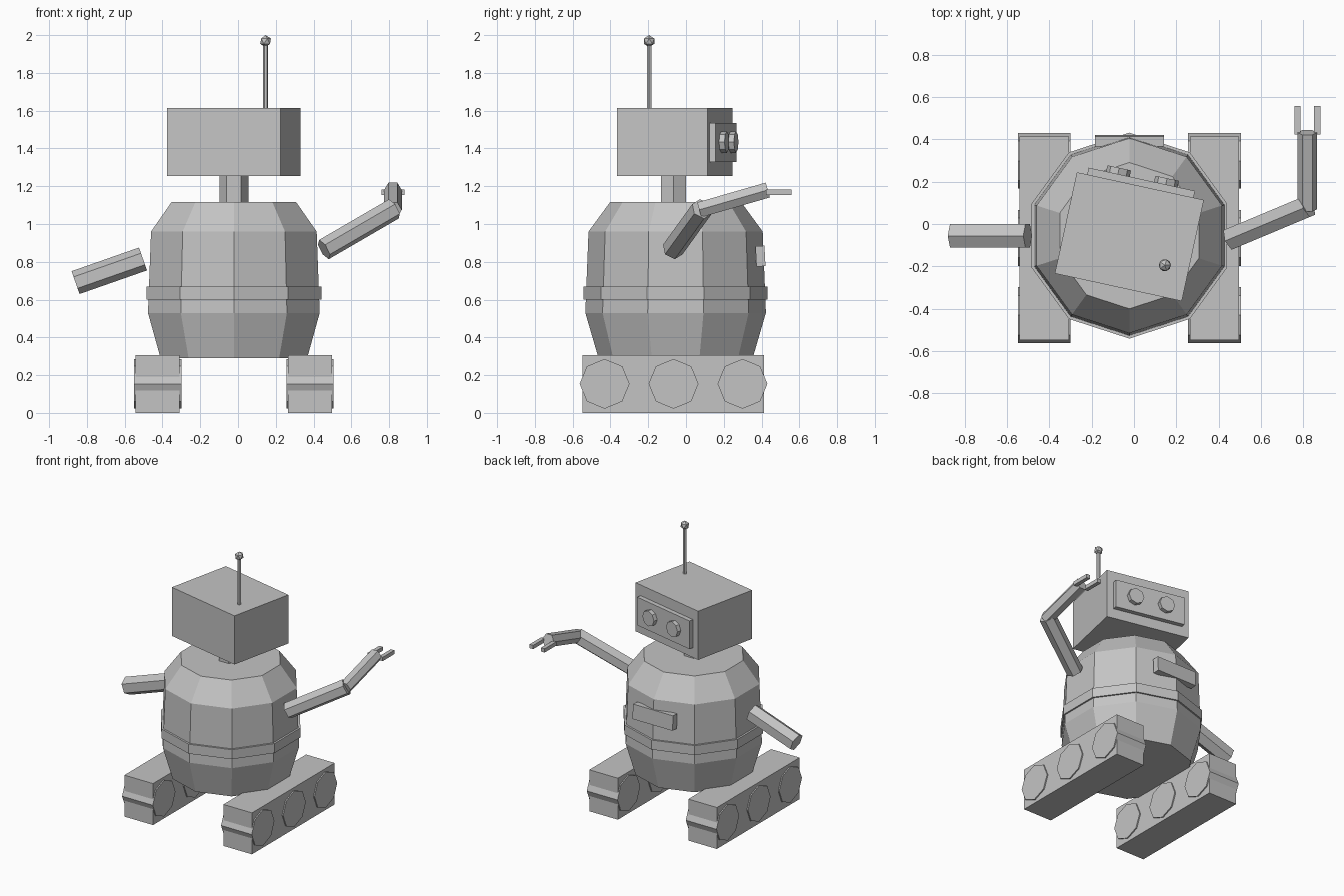
import bpy, bmesh, math
from mathutils import Vector, Matrix

if "Cube" in bpy.data.objects:
    bpy.data.objects.remove(bpy.data.objects["Cube"])

grey = bpy.data.materials.new("plain grey")
grey.use_nodes = True
colour = (0.55, 0.55, 0.55, 1)
grey.diffuse_color = colour
grey.node_tree.nodes["Principled BSDF"].inputs["Base Color"].default_value = colour

X, Y, Z = Vector((1, 0, 0)), Vector((0, 1, 0)), Vector((0, 0, 1))
MID = -0.022           # centre line of the body
BODY_Y = -0.055


def finish(name, bm, matrix=None):
    if matrix:
        bm.transform(matrix)
    bmesh.ops.recalc_face_normals(bm, faces=bm.faces)
    mesh = bpy.data.meshes.new(name)
    bm.to_mesh(mesh)
    bm.free()
    mesh.materials.append(grey)
    obj = bpy.data.objects.new(name, mesh)
    bpy.context.collection.objects.link(obj)
    return obj


def box(name, centre, size, matrix=None):
    bm = bmesh.new()
    bmesh.ops.create_cube(bm, size=1)
    bm.transform(Matrix.Translation(centre) @ Matrix.Diagonal((*size, 1)))
    return finish(name, bm, matrix)


def prism(name, rings, sides, first, matrix=None):
    """Capped solid through (centre, radius) rings, first corner pointing along first."""
    bm = bmesh.new()
    axis = (Vector(rings[-1][0]) - Vector(rings[0][0])).normalized()
    u = (first - axis * first.dot(axis)).normalized()
    v = axis.cross(u)
    loops = []
    for centre, r in rings:
        angles = [math.tau * i / sides for i in range(sides)]
        loops.append([bm.verts.new(Vector(centre) + r * (u * math.cos(a) + v * math.sin(a)))
                      for a in angles])
    for low, high in zip(loops, loops[1:]):
        for i in range(sides):
            j = (i + 1) % sides
            bm.faces.new((low[i], low[j], high[j], high[i]))
    bm.faces.new(loops[0])
    bm.faces.new(loops[-1])
    return finish(name, bm, matrix)


# Barrel body and belt
profile = [(0.29, 0.408), (0.53, 0.478), (0.96, 0.461), (1.117, 0.346)]
prism("body", [((MID, BODY_Y, z), r) for z, r in profile], 10, Y)
prism("belt", [((MID, BODY_Y, z), 0.487) for z in (0.60, 0.67)], 10, Y)

# Chest plate, leaning with the body
lean = Matrix.Translation((MID, 0.394, 0.83)) @ Matrix.Rotation(math.radians(3), 4, "X")
box("chest_plate", (0, 0, 0), (0.326, 0.048, 0.108), lean)

# Tracks with three through wheels each
for side, label in ((1, "left"), (-1, "right")):
    x = MID + side * 0.403
    box(label + "_track", (x, -0.067, 0.153), (0.233, 0.962, 0.305))
    for n in range(3):
        y = -0.431 + 0.365 * n
        ends = [((x + dx, y, 0.154), 0.132) for dx in (-0.125, 0.125)]
        prism(f"{label}_wheel_{n + 1}", ends, 8, Z)

# Neck
prism("neck", [((MID, -0.066, z), 0.077) for z in (1.1, 1.27)], 6, X)

# Turned head with face plate and eyes
turn = Matrix.Translation((MID, -0.06, 1.434)) @ Matrix.Rotation(math.radians(-12.3), 4, "Z")
box("head", (0, 0, 0), (0.615, 0.49, 0.358), turn)
box("face_plate", (0, 0.25, -0.003), (0.515, 0.056, 0.207), turn)
for side, label in ((1, "right"), (-1, "left")):
    ends = [((side * 0.116, y, 0), 0.057) for y in (0.27, 0.308)]
    prism(label + "_eye", ends, 8, Z, turn)

# Antenna and its tip
prism("antenna", [((0.146, -0.195, z), 0.013) for z in (1.6, 1.96)], 6, X)
tip = bmesh.new()
bmesh.ops.create_icosphere(tip, subdivisions=1, radius=0.032)
finish("antenna_tip", tip, Matrix.Translation((0.146, -0.195, 1.968)))

# Arms
prism("right_arm", [((-0.503, -0.056, 0.815), 0.064), ((-0.86, -0.056, 0.69), 0.064)], 6, Z)
prism("left_upper_arm", [((0.455, -0.07, 0.865), 0.058), ((0.825, 0.085, 1.08), 0.058)], 6, Z)
prism("left_forearm", [((0.82, 0.07, 1.075), 0.047), ((0.82, 0.433, 1.18), 0.047)], 6, X)

# Gripper fingers
for side, label in ((1, "outer"), (-1, "inner")):
    box(label + "_finger", (0.82 + side * 0.047, 0.492, 1.168), (0.029, 0.135, 0.028))
